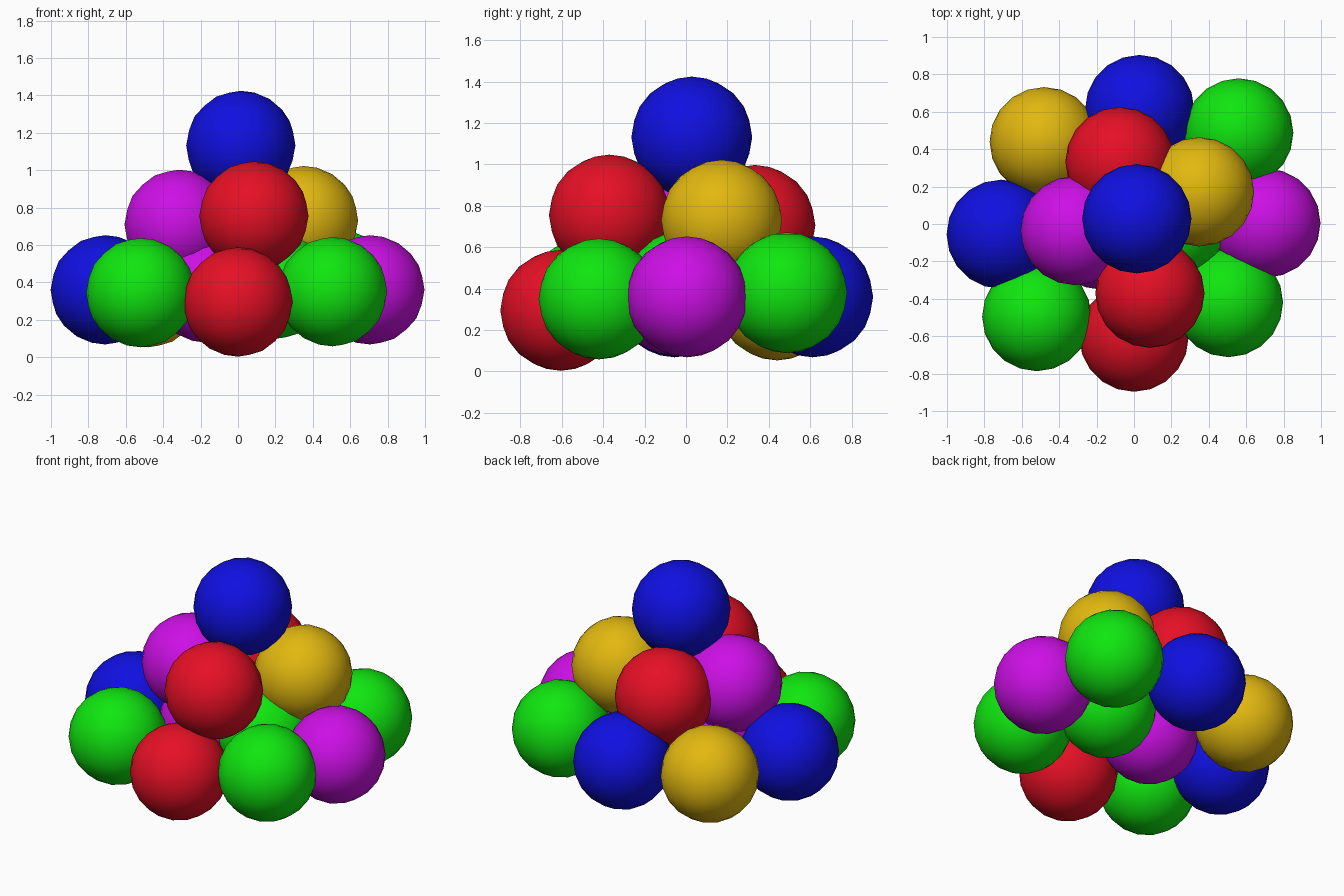
import bpy

if "Cube" in bpy.data.objects:
    bpy.data.objects.remove(bpy.data.objects["Cube"])

RADIUS = 0.292


def material(name, rgb):
    m = bpy.data.materials.new(name)
    m.diffuse_color = (*rgb, 1.0)
    m.use_nodes = True
    m.node_tree.nodes["Principled BSDF"].inputs["Base Color"].default_value = m.diffuse_color
    return m


COLOURS = {
    "blue": material("blue", (0.005, 0.005, 0.75)),
    "red": material("red", (0.79, 0.005, 0.019)),
    "green": material("green", (0.005, 0.79, 0.005)),
    "yellow": material("yellow", (0.76, 0.48, 0.005)),
    "purple": material("purple", (0.61, 0.005, 0.79)),
}

# Pile of balls: part name, colour, centre
BALLS = [
    # outer ring of the bottom layer
    ("ring_ball_front", "red", (0.0, -0.605, 0.295)),
    ("ring_ball_front_right", "green", (0.505, -0.42, 0.35)),
    ("ring_ball_right", "purple", (0.705, 0.005, 0.36)),
    ("ring_ball_back_right", "green", (0.56, 0.487, 0.38)),
    ("ring_ball_back", "blue", (0.03, 0.612, 0.36)),
    ("ring_ball_back_left", "yellow", (-0.48, 0.44, 0.345)),
    ("ring_ball_left", "blue", (-0.71, -0.055, 0.36)),
    ("ring_ball_front_left", "green", (-0.52, -0.495, 0.345)),
    # core of the bottom layer
    ("core_ball_right", "green", (0.2, -0.01, 0.39)),
    ("core_ball_left", "purple", (-0.17, -0.06, 0.37)),
    # middle layer
    ("middle_ball_front", "red", (0.085, -0.37, 0.755)),
    ("middle_ball_right", "yellow", (0.35, 0.172, 0.73)),
    ("middle_ball_back", "red", (-0.075, 0.333, 0.705)),
    ("middle_ball_left", "purple", (-0.315, -0.035, 0.71)),
    # single ball on top
    ("top_ball", "blue", (0.015, 0.028, 1.132)),
]

for name, colour, centre in BALLS:
    bpy.ops.mesh.primitive_ico_sphere_add(subdivisions=3, radius=RADIUS, location=centre)
    ball = bpy.context.object
    ball.name = name
    ball.data.materials.append(COLOURS[colour])
    bpy.ops.object.shade_smooth()
